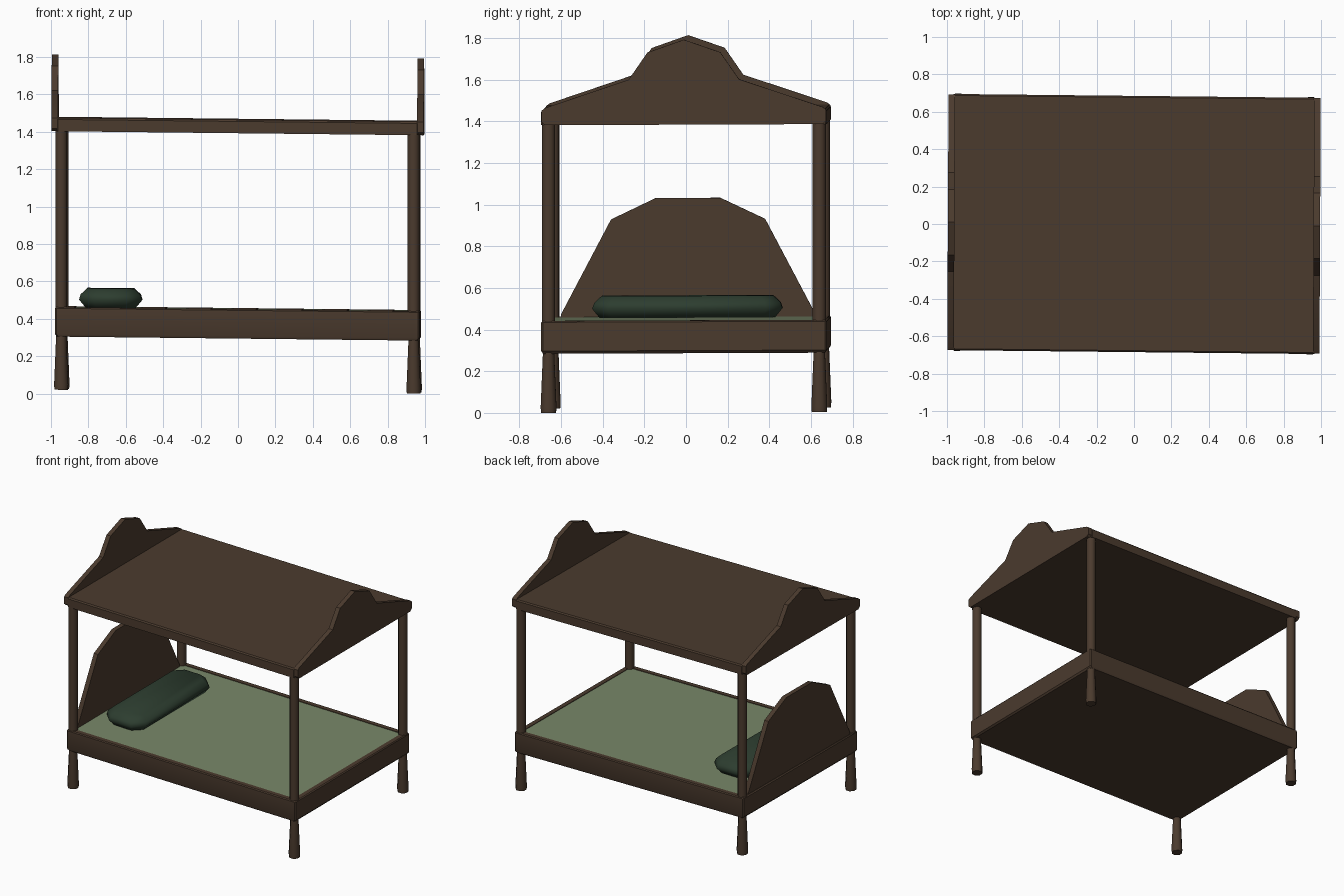
import bpy, bmesh, math

if "Cube" in bpy.data.objects:
    bpy.data.objects.remove(bpy.data.objects["Cube"])


def material(name, rgb):
    m = bpy.data.materials.new(name)
    m.diffuse_color = (*rgb, 1)
    m.use_nodes = True
    m.node_tree.nodes["Principled BSDF"].inputs["Base Color"].default_value = m.diffuse_color
    return m


WOOD = material("dark wood", (0.070, 0.043, 0.027))
SHEET = material("sage sheet", (0.19, 0.245, 0.14))
PILLOW = material("deep green pillow", (0.026, 0.047, 0.029))


def lean(v):
    # the whole bed is slightly crooked
    x, y, z = v
    return (x + 0.005 * y, y - 0.0105 * x, z - 0.011 * x + 0.004 * y)


def loft(name, rings, mat, angle=35):
    # skin a stack of equal-length rings and cap both ends
    bm = bmesh.new()
    rows = [[bm.verts.new(lean(p)) for p in ring] for ring in rings]
    n = len(rows[0])
    for a, b in zip(rows, rows[1:]):
        for i in range(n):
            j = (i + 1) % n
            bm.faces.new((a[i], a[j], b[j], b[i]))
    bm.faces.new(rows[0][::-1])
    bm.faces.new(rows[-1])
    bmesh.ops.recalc_face_normals(bm, faces=bm.faces)
    me = bpy.data.meshes.new(name)
    bm.to_mesh(me)
    bm.free()
    me.materials.append(mat)
    me.shade_smooth()
    me.set_sharp_from_angle(angle=math.radians(angle))
    ob = bpy.data.objects.new(name, me)
    bpy.context.collection.objects.link(ob)
    return ob


def octagon(cx, hx, hy, cut, z):
    # rectangle with cut corners
    q = [(hx, hy - cut), (hx - cut, hy), (cut - hx, hy), (-hx, hy - cut),
         (-hx, cut - hy), (cut - hx, -hy), (hx - cut, -hy), (hx, cut - hy)]
    return [(cx + x, y, z) for x, y in q]


def circle(cx, cy, r, z, n=8):
    return [(cx + r * math.cos((i + .5) * 2 * math.pi / n),
             cy + r * math.sin((i + .5) * 2 * math.pi / n), z) for i in range(n)]


def board(name, half, x0, x1):
    # mirrored y-z outline extruded along x
    outline = half + [(-y, z) for y, z in reversed(half) if y > 0]
    loft(name, [[(x, y, z) for y, z in outline] for x in (x0, x1)], WOOD)


# bed frame: outer slab, then rim and shallow recess for the mattress
loft("bed_frame", [octagon(0, 0.965, 0.677, 0.008, 0.297),
                   octagon(0, 0.975, 0.685, 0.008, 0.310),
                   octagon(0, 0.975, 0.685, 0.008, 0.448),
                   octagon(0, 0.969, 0.679, 0.008, 0.455),
                   octagon(0, 0.935, 0.645, 0.008, 0.455),
                   octagon(0, 0.935, 0.645, 0.008, 0.440)], WOOD)
loft("mattress", [octagon(0, 0.936, 0.646, 0.008, z) for z in (0.430, 0.451)], SHEET)

# pillow
loft("pillow", [octagon(-0.68, 0.13, 0.42, 0.06, 0.449),
                octagon(-0.68, 0.168, 0.457, 0.075, 0.495),
                octagon(-0.68, 0.160, 0.447, 0.075, 0.523),
                octagon(-0.68, 0.125, 0.412, 0.06, 0.556)], PILLOW, 60)

# tapered legs and canopy posts
for sx, xn in ((-1, "left"), (1, "right")):
    for sy, yn in ((-1, "front"), (1, "back")):
        x, y = sx * 0.942, sy * 0.65
        loft(f"{yn}_{xn}_leg", [circle(x, y, 0.039, 0.013), circle(x, y, 0.041, 0.04),
                                circle(x, y, 0.029, 0.31)], WOOD, 50)
        loft(f"{yn}_{xn}_post", [circle(x, y, 0.034, z) for z in (0.45, 1.40)], WOOD, 50)

# curved headboard at the left end
board("headboard", [(0.61, 0.45), (0.61, 0.465), (0.37, 0.92), (0.155, 1.022)], -0.965, -0.93)

# canopy slab and its two crested end boards
loft("canopy", [octagon(0, 0.965, 0.685, 0.005, 1.395),
                octagon(0, 0.965, 0.685, 0.005, 1.458),
                octagon(0, 0.965, 0.677, 0.005, 1.467)], WOOD)
CREST = [(0.665, 1.395), (0.683, 1.41), (0.683, 1.465), (0.665, 1.478),
         (0.265, 1.612), (0.175, 1.742), (0, 1.803)]
for s, n in ((-1, "left"), (1, "right")):
    board(f"{n}_canopy_crest", CREST, s * 0.96, s * 0.995)
